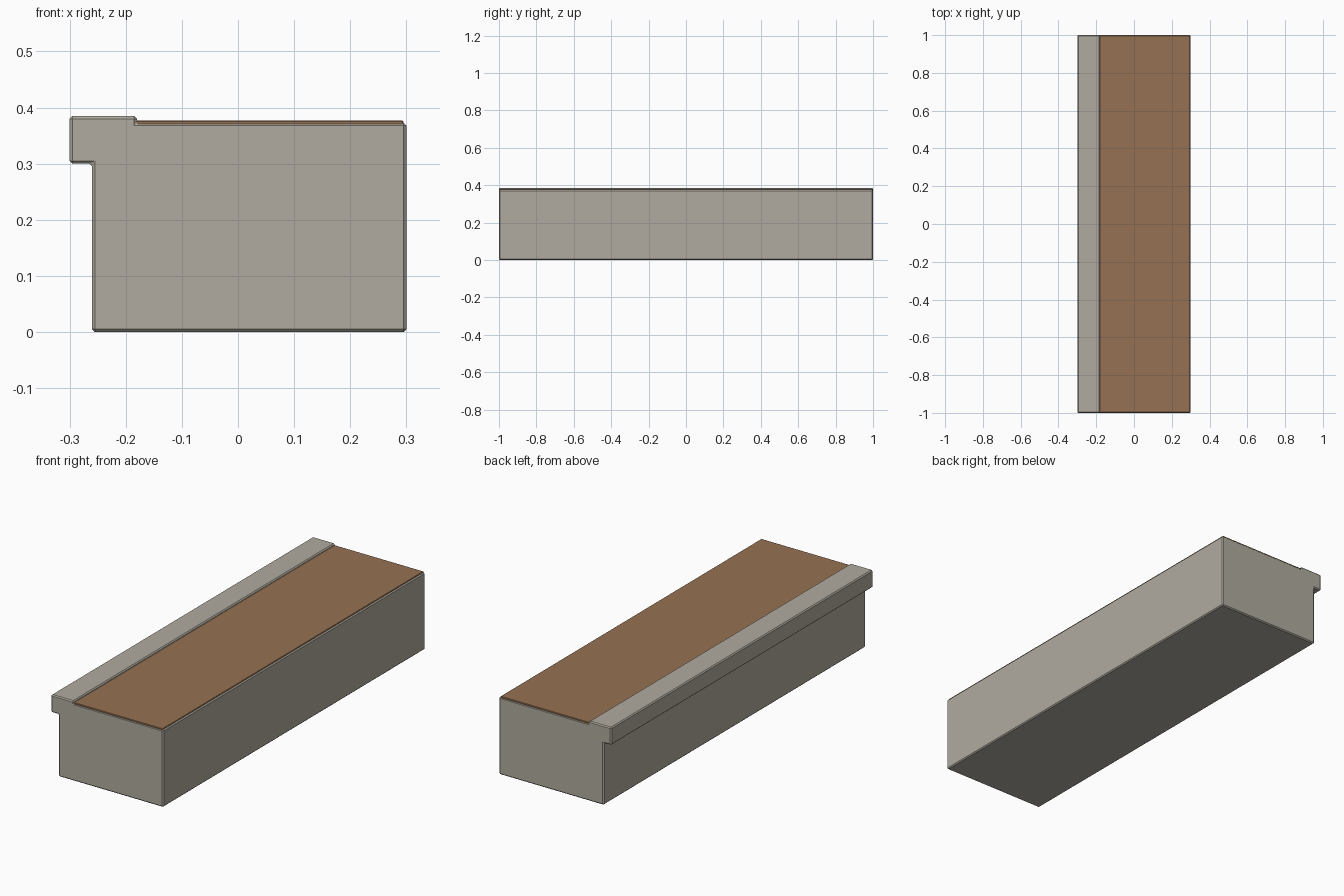
import bpy
import bmesh

cube = bpy.data.objects.get("Cube")
if cube:
    bpy.data.objects.remove(cube, do_unlink=True)


def make_material(name, rgb):
    mat = bpy.data.materials.new(name)
    mat.use_nodes = True
    mat.diffuse_color = (*rgb, 1)
    mat.node_tree.nodes["Principled BSDF"].inputs["Base Color"].default_value = (*rgb, 1)
    return mat


def extrude_profile(name, points, half_length, bevel, mat):
    """Extrude an (x, z) outline along y and chamfer its edges."""
    bm = bmesh.new()
    face = bm.faces.new([bm.verts.new((x, -half_length, z)) for x, z in points])
    result = bmesh.ops.extrude_face_region(bm, geom=[face])
    moved = [v for v in result["geom"] if isinstance(v, bmesh.types.BMVert)]
    bmesh.ops.translate(bm, verts=moved, vec=(0, 2 * half_length, 0))
    bmesh.ops.recalc_face_normals(bm, faces=bm.faces)
    bmesh.ops.bevel(bm, geom=bm.edges[:], offset=bevel, offset_type='OFFSET',
                    segments=1, profile=0.5, affect='EDGES', clamp_overlap=True)
    mesh = bpy.data.meshes.new(name)
    bm.to_mesh(mesh)
    bm.free()
    mesh.materials.append(mat)
    obj = bpy.data.objects.new(name, mesh)
    bpy.context.collection.objects.link(obj)
    return obj


stone = make_material("warm grey stone", (0.44, 0.41, 0.35))
wood = make_material("brown top", (0.30, 0.165, 0.085))

# Block with an overhanging, slightly raised nosing along its left edge
outline = [(-0.26, 0), (0.30, 0), (0.30, 0.373), (-0.18, 0.373),
           (-0.18, 0.385), (-0.30, 0.385), (-0.30, 0.30), (-0.26, 0.30)]
extrude_profile("step_block", outline, 1.0, 0.005, stone)

# Thin brown covering on the tread
cover = [(-0.183, 0.369), (0.295, 0.369), (0.295, 0.377), (-0.183, 0.377)]
extrude_profile("tread_cover", cover, 0.997, 0.002, wood)
